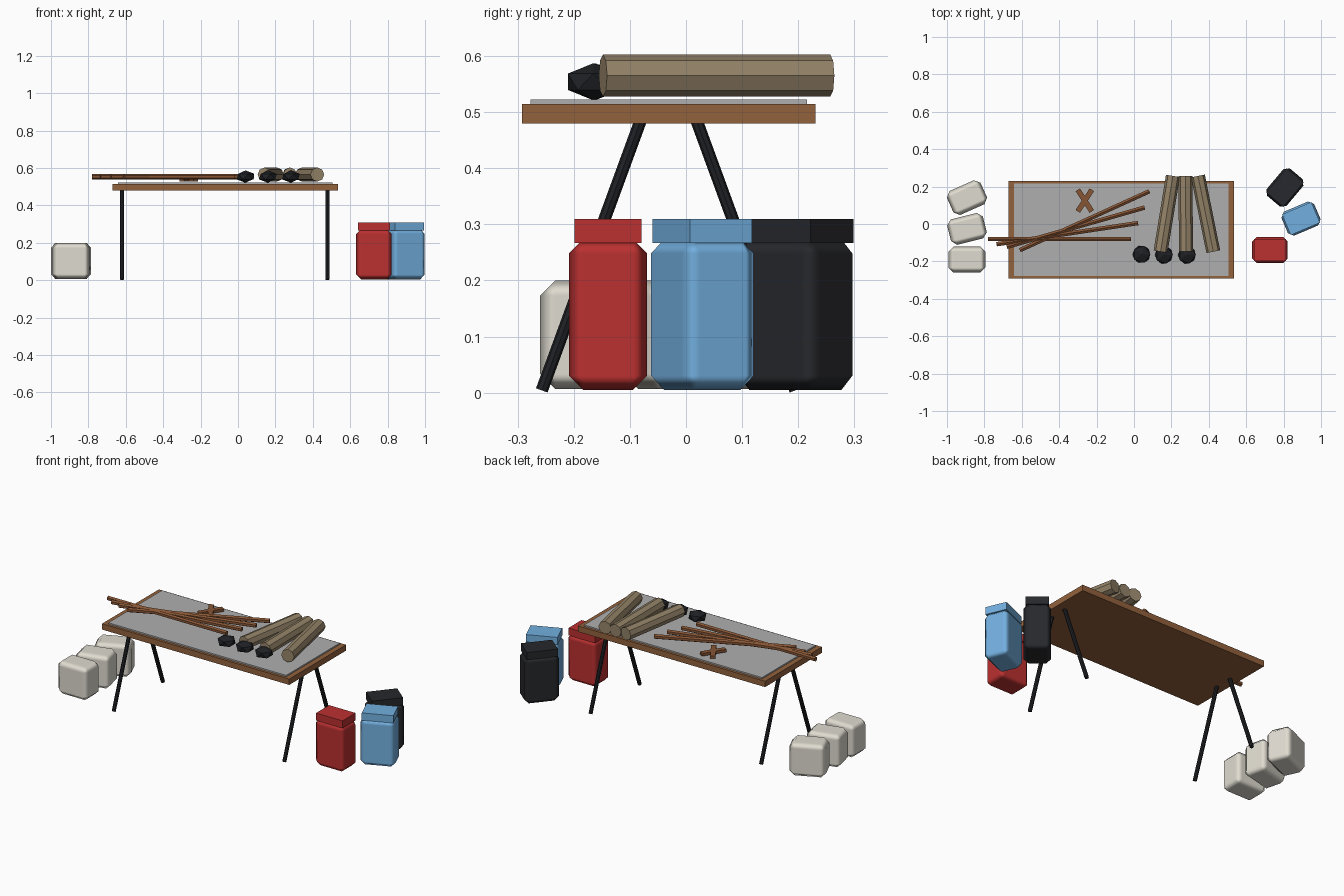
import bpy, math
from mathutils import Vector

if "Cube" in bpy.data.objects:
    bpy.data.objects.remove(bpy.data.objects["Cube"])


def mat(name, rgb):
    m = bpy.data.materials.new(name)
    m.diffuse_color = (*rgb, 1)
    m.use_nodes = True
    m.node_tree.nodes["Principled BSDF"].inputs["Base Color"].default_value = m.diffuse_color
    return m


WOOD = mat("wood", (0.29, 0.12, 0.045))
STICK = mat("stick_wood", (0.24, 0.09, 0.035))
BARK = mat("bark", (0.30, 0.23, 0.14))
PANEL = mat("panel_grey", (0.43, 0.43, 0.43))
BLACK = mat("black", (0.014, 0.015, 0.018))
CHARCOAL = mat("charcoal", (0.02, 0.021, 0.025))
RED = mat("red", (0.5, 0.03, 0.03))
BLUE = mat("blue", (0.17, 0.43, 0.74))
WHITE = mat("off_white", (0.74, 0.71, 0.63))


def finish(name, m):
    ob = bpy.context.object
    ob.name = name
    ob.data.materials.append(m)
    return ob


def box(name, center, size, m, rot=0, bevel=0):
    bpy.ops.mesh.primitive_cube_add(size=1, location=center, rotation=(0, 0, math.radians(rot)))
    ob = finish(name, m)
    ob.scale = size
    bpy.ops.object.transform_apply(location=False, rotation=False, scale=True)
    if bevel:
        b = ob.modifiers.new("bevel", 'BEVEL')
        b.width = bevel
        b.segments = 1
        b.harden_normals = True
        bpy.ops.object.shade_smooth()
    return ob


def rod(name, a, b, radius, sides, m):
    a, b = Vector(a), Vector(b)
    d = b - a
    bpy.ops.mesh.primitive_cylinder_add(vertices=sides, radius=radius, depth=d.length, location=(a + b) / 2)
    ob = finish(name, m)
    ob.rotation_euler = d.to_track_quat('Z', 'Y').to_euler()
    return ob


# Table top, inset panel and splayed legs
CY = -0.031
box("table_top", (-0.068, CY, 0.497), (1.205, 0.523, 0.034), WOOD)
box("table_panel", (-0.068, CY, 0.518), (1.145, 0.493, 0.008), PANEL)
for side, x in (("left", -0.62), ("right", 0.478)):
    for end, s in (("front", -1), ("back", 1)):
        rod(f"{side}_{end}_leg", (x, CY + s * 0.226, 0.004), (x, CY + s * 0.048, 0.49), 0.011, 8, BLACK)

# Logs fanned on the right of the table
for i, (xf, xb) in enumerate(((0.142, 0.208), (0.278, 0.275), (0.424, 0.342))):
    rod(f"log_{i + 1}", (xf, -0.148, 0.565), (xb, 0.257, 0.565), 0.0375, 8, BARK)

# Coal stones
for i, (x, y) in enumerate(((0.04, -0.162), (0.16, -0.165), (0.283, -0.165))):
    bpy.ops.mesh.primitive_ico_sphere_add(subdivisions=1, radius=1, location=(x, y, 0.554))
    finish(f"stone_{i + 1}", BLACK).scale = (0.053, 0.053, 0.033)

# Sticks spread in a fan
sticks = (((-0.78, -0.08), (-0.015, -0.08)), ((-0.735, -0.108), (0.022, 0.005)),
          ((-0.68, -0.122), (0.057, 0.088)), ((-0.61, -0.14), (0.082, 0.175)))
for i, (a, b) in enumerate(sticks):
    rod(f"stick_{i + 1}", (*a, 0.553), (*b, 0.553), 0.0135, 6, STICK)

# Crossed slats
for i, s in enumerate((1, -1)):
    box(f"crossed_slat_{i + 1}", (-0.263, 0.125, 0.5365), (0.138, 0.028, 0.016), STICK, s * 57)

# White sacks on the ground
for i, (y, r) in enumerate(((0.141, 24), (-0.026, 14), (-0.19, 0))):
    box(f"sack_{i + 1}", (-0.893, y, 0.103), (0.197, 0.14, 0.194), WHITE, r, 0.027)

# Capped barrels on the ground
for n, x, y, r, m in (("red", 0.727, -0.139, 0, RED), ("blue", 0.893, 0.029, 23, BLUE),
                      ("black", 0.807, 0.195, 50, CHARCOAL)):
    box(f"{n}_barrel", (x, y, 0.139), (0.19, 0.139, 0.268), m, r, 0.025)
    box(f"{n}_barrel_cap", (x, y, 0.288), (0.17, 0.12, 0.043), m, r)
